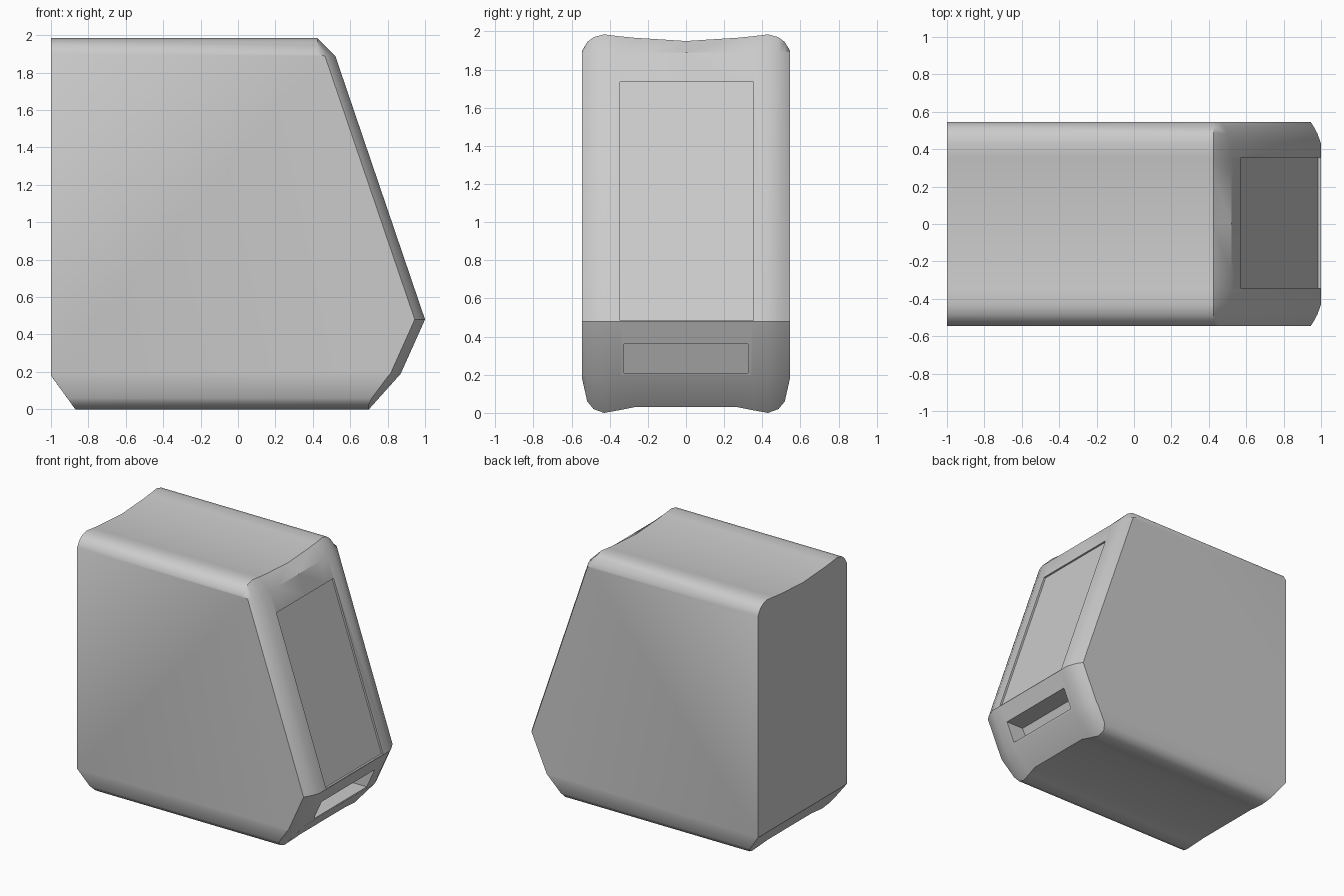
import bpy, bmesh

if "Cube" in bpy.data.objects:
    bpy.data.objects.remove(bpy.data.objects["Cube"])


def make_object(name, rings):
    """Skin a list of equal-length vertex rings and cap both ends."""
    bm = bmesh.new()
    loops = [[bm.verts.new(p) for p in ring] for ring in rings]
    for a, b in zip(loops, loops[1:]):
        for i in range(len(a)):
            j = (i + 1) % len(a)
            bm.faces.new((a[i], a[j], b[j], b[i]))
    bm.faces.new(loops[0])
    bm.faces.new(loops[-1])
    bmesh.ops.recalc_face_normals(bm, faces=bm.faces)
    mesh = bpy.data.meshes.new(name)
    bm.to_mesh(mesh)
    bm.free()
    ob = bpy.data.objects.new(name, mesh)
    bpy.context.collection.objects.link(ob)
    return ob


def side_profile(y, top, bottom, inset):
    """Side outline of the housing at one position across its width."""
    pts = [(-1, max(0.18, bottom + 0.004)),
           (-0.87 - 0.72 * bottom, bottom),
           (0.70 - inset + 0.89 * bottom, bottom),
           (0.87 - inset, max(0.19, bottom + 0.008)),
           (1.0 - inset, 0.48),
           (0.52 - inset, min(1.89, top - 0.012)),
           (0.425, top),
           (-1, top)]
    return [(x, y, z) for x, z in pts]


# Housing: half-width stations (y, top, bottom, front inset), mirrored
half = [(0.0, 1.95, 0.03, 0), (0.27, 1.967, 0.03, 0),
        (0.35, 1.975, 0.014, 0), (0.43, 1.985, 0.0, 0),
        (0.485, 1.97, 0.02, 0.02), (0.518, 1.945, 0.06, 0.038),
        (0.545, 1.90, 0.18, 0.055)]
stations = [(-y, t, b, d) for y, t, b, d in reversed(half[1:])] + half
housing = make_object("housing", [side_profile(*s) for s in stations])


def cut(name, profile, y0, y1):
    """Cut a prism with the given x-z profile out of the housing."""
    cutter = make_object(name, [[(x, y, z) for x, z in profile] for y in (y0, y1)])
    cutter.hide_render = True
    mod = housing.modifiers.new(name, 'BOOLEAN')
    mod.operation = 'DIFFERENCE'
    mod.solver = 'EXACT'
    mod.object = cutter
    bpy.context.view_layer.objects.active = housing
    bpy.ops.object.modifier_apply(modifier=mod.name)
    bpy.data.objects.remove(cutter)


def slope_x(z):
    return 1.0 - 0.48 * (z - 0.48) / 1.41


def lower_x(z):
    return 0.87 + 0.13 * (z - 0.19) / 0.29


# Shallow screen recess on the sloping front
z0, z1, depth = 0.484, 1.735, 0.015
cut("screen_recess", [(slope_x(z0) - depth, z0), (slope_x(z0) + 0.1, z0),
                      (slope_x(z1) + 0.1, z1), (slope_x(z1) - depth, z1)], -0.345, 0.355)

# Deep slot in the lower front
z0, z1, depth = 0.21, 0.36, 0.15
cut("slot", [(lower_x(z0) - depth, z0), (lower_x(z0) + 0.1, z0),
             (lower_x(z1) + 0.1, z1), (lower_x(z1) - depth, z1)], -0.325, 0.325)

# Smooth the rounded edges, keep the hard ones crisp
bpy.ops.object.select_all(action='DESELECT')
housing.select_set(True)
bpy.context.view_layer.objects.active = housing
bpy.ops.object.shade_smooth_by_angle(angle=0.6)
